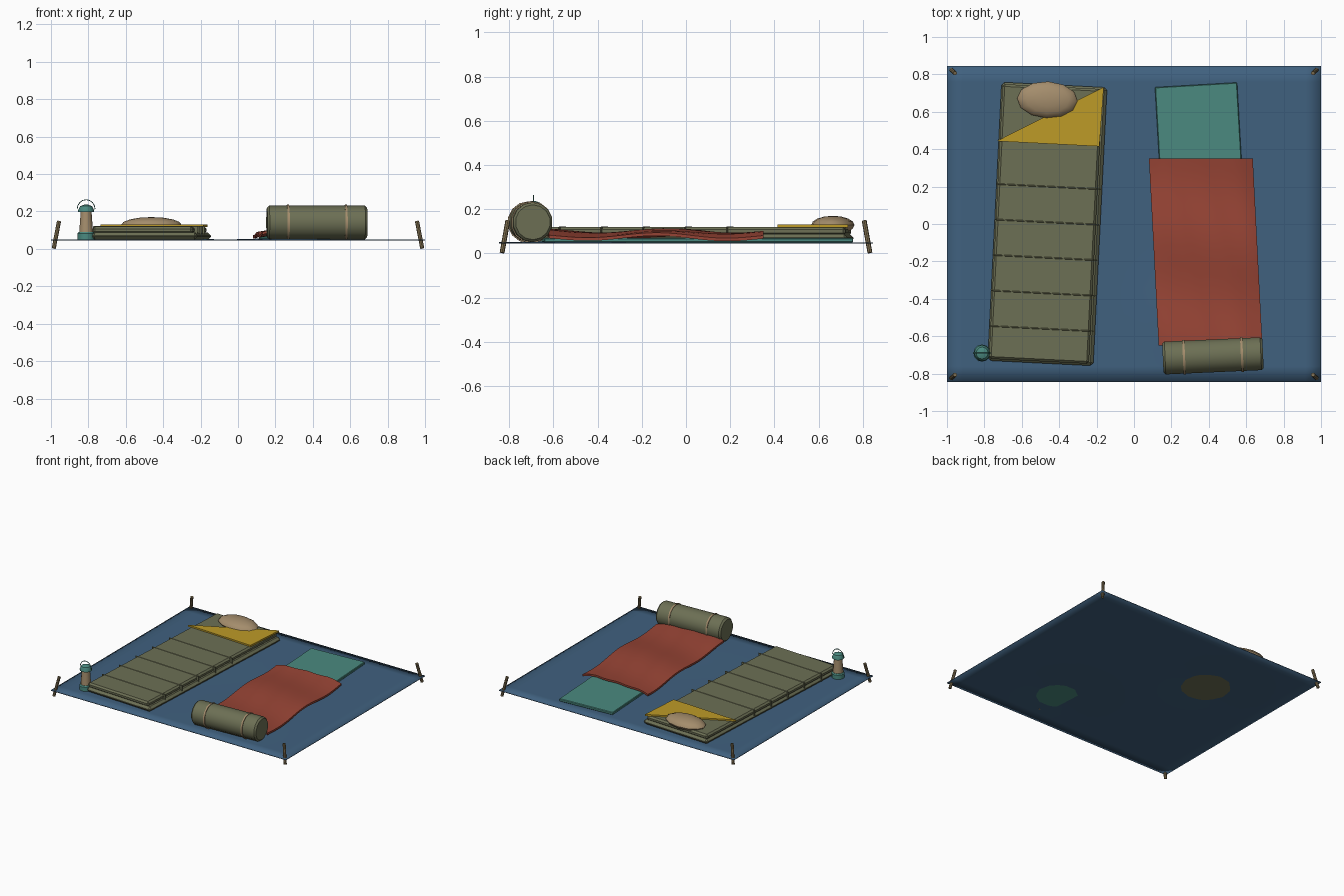
import bpy, bmesh, math
from mathutils import Vector, Matrix

if "Cube" in bpy.data.objects:
    bpy.data.objects.remove(bpy.data.objects["Cube"])


def mat(name, r, g, b):
    m = bpy.data.materials.new(name)
    m.diffuse_color = tuple((c / 255) ** 2.2 for c in (r, g, b)) + (1,)
    m.use_nodes = True
    m.node_tree.nodes["Principled BSDF"].inputs["Base Color"].default_value = m.diffuse_color
    return m


BLUE = mat("tarp blue", 66, 97, 126)
OLIVE = mat("olive canvas", 108, 111, 85)
YELLOW = mat("yellow lining", 188, 153, 44)
TAN = mat("tan cloth", 163, 140, 108)
TEAL = mat("teal", 76, 137, 127)
RED = mat("red wool", 150, 70, 56)
WOOD = mat("brown wood", 128, 112, 82)


def finish(name, bm, material, smooth=None):
    bmesh.ops.recalc_face_normals(bm, faces=bm.faces)
    me = bpy.data.meshes.new(name)
    bm.to_mesh(me)
    bm.free()
    ob = bpy.data.objects.new(name, me)
    bpy.context.collection.objects.link(ob)
    me.materials.append(material)
    if smooth:
        bpy.ops.object.select_all(action='DESELECT')
        ob.select_set(True)
        bpy.context.view_layer.objects.active = ob
        bpy.ops.object.shade_smooth_by_angle(angle=math.radians(smooth))
    return ob


def box(name, center, size, rot, material, bevel=0.0):
    bm = bmesh.new()
    bmesh.ops.create_cube(bm, size=1)
    bmesh.ops.scale(bm, vec=size, verts=bm.verts)
    if bevel:
        bmesh.ops.bevel(bm, geom=bm.edges[:], offset=bevel, segments=1, affect='EDGES')
    bm.transform(Matrix.Translation(center) @ Matrix.Rotation(rot, 4, 'Z'))
    return finish(name, bm, material)


def lathe(name, profile, n, matrix, material, smooth=35):
    """Revolve (radius, z) points about z, capped at both ends."""
    bm = bmesh.new()
    rings = [[bm.verts.new((r * math.cos(2 * math.pi * i / n), r * math.sin(2 * math.pi * i / n), z))
              for i in range(n)] for r, z in profile]
    for a, b in zip(rings, rings[1:]):
        for i in range(n):
            bm.faces.new((a[i], a[(i + 1) % n], b[(i + 1) % n], b[i]))
    bm.faces.new(rings[0])
    bm.faces.new(rings[-1])
    bm.transform(matrix)
    return finish(name, bm, material, smooth)


def sheet(name, nx, ny, func, thick, material, smooth):
    """Thin cloth: func(u, v) gives the top surface point, u and v in 0..1."""
    bm = bmesh.new()
    layers = []
    for dz in (0, -thick):
        layers.append([[bm.verts.new(func(i / nx, j / ny) + Vector((0, 0, dz)))
                        for i in range(nx + 1)] for j in range(ny + 1)])
    for g in layers:
        for j in range(ny):
            for i in range(nx):
                bm.faces.new((g[j][i], g[j][i + 1], g[j + 1][i + 1], g[j + 1][i]))
    t, b = layers
    for j in range(ny):
        for i in (0, nx):
            bm.faces.new((t[j][i], t[j + 1][i], b[j + 1][i], b[j][i]))
    for i in range(nx):
        for j in (0, ny):
            bm.faces.new((t[j][i], t[j][i + 1], b[j][i + 1], b[j][i]))
    return finish(name, bm, material, smooth)


# Ground sheet, gently lifted in two places, softly shaded to its rim
def ground(u, v):
    x, y = 2 * u - 1, 0.845 * (2 * v - 1)
    lift = sum(0.010 * math.exp(-((x - cx) ** 2 + (y - cy) ** 2) / 0.045)
               for cx, cy in ((0.29, -0.49), (-0.43, 0.27)))
    return Vector((x, y, 0.05 + lift))


sheet("ground_sheet", 24, 20, ground, 0.006, BLUE, 180)

# Corner pegs, tops leaning inwards
for sx in (-1, 1):
    for sy in (-1, 1):
        foot = Vector((sx * 0.985, sy * 0.832, 0.003))
        axis = Vector((sx * 0.957, sy * 0.806, 0.148)) - foot
        m = Matrix.Translation(foot) @ axis.to_track_quat('Z', 'Y').to_matrix().to_4x4()
        lathe("tent_peg", [(0.011, 0), (0.011, axis.length)], 8, m, WOOD)

# Sleeping bag: two chamfered layers with cross seams
ROT = -0.05
BAG = Matrix.Translation((-0.463, 0, 0)) @ Matrix.Rotation(ROT, 4, 'Z')
box("bag_base", BAG @ Vector((0, 0, 0.068)), (0.565, 1.49, 0.038), ROT, OLIVE, 0.016)
box("bag_top", BAG @ Vector((-0.009, 0, 0.100)), (0.535, 1.47, 0.038), ROT, OLIVE, 0.012)
for k in range(5):
    y = 0.33 - 0.25 * k if k else 0.21
    y = 0.2 - 0.19 * k
    box("bag_seam", BAG @ Vector((-0.004, y, 0.090)), (0.56, 0.007, 0.062), ROT, OLIVE, 0.002)

# Turned-back corner flap
bm = bmesh.new()
tri = [(-0.735, 0.443), (-0.185, 0.415), (-0.162, 0.732)]
lo = [bm.verts.new((x, y, 0.117)) for x, y in tri]
hi = [bm.verts.new((x, y, 0.130)) for x, y in tri]
bm.faces.new(lo)
bm.faces.new(hi)
for i in range(3):
    j = (i + 1) % 3
    bm.faces.new((lo[i], lo[j], hi[j], hi[i]))
finish("bag_flap", bm, YELLOW)

# Pillow
bm = bmesh.new()
bmesh.ops.create_uvsphere(bm, u_segments=12, v_segments=8, radius=1)
bm.transform(Matrix.Translation((-0.463, 0.664, 0.128)) @ Matrix.Rotation(ROT, 4, 'Z')
             @ Matrix.Diagonal((0.162, 0.098, 0.042, 1)))
finish("pillow", bm, TAN, 40)

# Sleeping mat
box("sleeping_mat", (0.372, 0.045, 0.060), (0.44, 1.40, 0.020), 0.058, TEAL, 0.004)


# Rumpled blanket draped over the mat
def blanket(u, v):
    far = Vector((0.08, 0.35, 0)).lerp(Vector((0.635, 0.35, 0)), u)
    near = Vector((0.132, -0.65, 0)).lerp(Vector((0.685, -0.62, 0)), u)
    p = near.lerp(far, v)
    s = 2 * u - 1
    p.z = (0.101 + 0.010 * math.cos(2 * math.pi * (p.y + 0.08) / 0.6 + 0.5 * s)
           + 0.003 * math.sin(9 * s + 6 * p.y) - 0.020 * s ** 4)
    return p


sheet("blanket", 16, 28, blanket, 0.014, RED, 50)

# Bedroll with two straps
ROLL = (Matrix.Translation((0.422, -0.705, 0.141)) @ Matrix.Rotation(0.045, 4, 'Z')
        @ Matrix.Rotation(math.pi / 2, 4, 'Y'))
lathe("bedroll", [(0.079, -0.268), (0.090, -0.256), (0.090, 0.256), (0.079, 0.268)], 14, ROLL, OLIVE)
for x in (-0.155, 0.155):
    lathe("bedroll_strap", [(0.089, x - 0.006), (0.095, x - 0.006), (0.095, x + 0.006), (0.089, x + 0.006)],
          14, ROLL, TAN)

# Lantern: base, body, cap and wire handle
LAMP = Matrix.Translation((-0.812, -0.69, 0))
lathe("lantern_base", [(0.046, 0.048), (0.046, 0.082), (0.040, 0.090)], 12, LAMP, TEAL)
lathe("lantern_body", [(0.037, 0.088), (0.029, 0.198)], 12, LAMP, TAN)
lathe("lantern_cap", [(0.043, 0.196), (0.043, 0.206), (0.032, 0.228), (0.012, 0.236)], 12, LAMP, TEAL)
cu = bpy.data.curves.new("lantern_handle", 'CURVE')
cu.dimensions = '3D'
cu.bevel_depth = 0.0025
cu.bevel_resolution = 1
sp = cu.splines.new('POLY')
sp.points.add(8)
for i, p in enumerate(sp.points):
    a = math.pi * i / 8
    p.co = (-0.812 + 0.048 * math.cos(a), -0.69, 0.212 + 0.051 * math.sin(a), 1)
cu.materials.append(TEAL)
bpy.context.collection.objects.link(bpy.data.objects.new("lantern_handle", cu))
